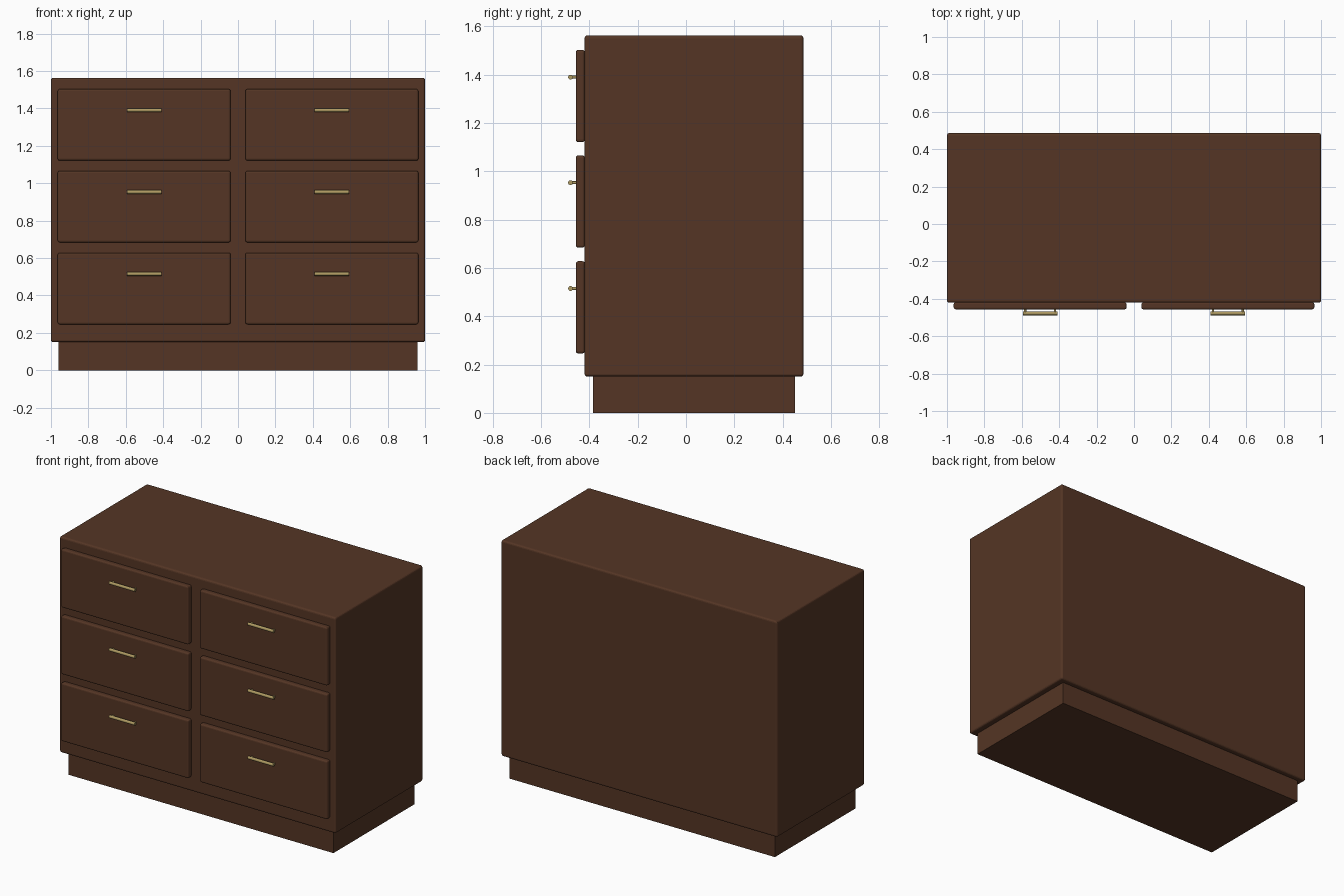
import bpy, math
from mathutils import Vector

if "Cube" in bpy.data.objects:
    bpy.data.objects.remove(bpy.data.objects["Cube"])

def material(name, rgb):
    m = bpy.data.materials.new(name)
    m.diffuse_color = (*rgb, 1)
    m.use_nodes = True
    m.node_tree.nodes["Principled BSDF"].inputs["Base Color"].default_value = m.diffuse_color
    return m

wood = material("dark_brown_wood", (0.09, 0.036, 0.018))
brass = material("brass", (0.42, 0.32, 0.12))

def box(name, lo, hi, mat, bevel=0.0):
    lo, hi = Vector(lo), Vector(hi)
    bpy.ops.mesh.primitive_cube_add(size=1, location=(lo + hi) / 2)
    o = bpy.context.object
    o.name = name
    o.scale = hi - lo
    bpy.ops.object.transform_apply(location=False, rotation=False, scale=True)
    o.data.materials.append(mat)
    if bevel:
        b = o.modifiers.new("rounded_edges", 'BEVEL')
        b.width = bevel
        b.segments = 3
    return o

def rod(name, centre, length, radius, axis):
    rot = (0, math.pi / 2, 0) if axis == 'X' else (math.pi / 2, 0, 0)
    bpy.ops.mesh.primitive_cylinder_add(vertices=16, radius=radius, depth=length,
                                        location=centre, rotation=rot)
    o = bpy.context.object
    o.name = name
    o.data.materials.append(brass)
    bpy.ops.object.shade_smooth_by_angle(angle=math.radians(40))

# Cabinet and recessed plinth
box("cabinet_body", (-1, -0.42, 0.15), (1, 0.486, 1.563), wood, 0.012)
box("plinth", (-0.96, -0.384, 0), (0.96, 0.452, 0.152), wood)

# Two columns of three drawers, each with a bar pull on two posts
for col, x in (("left", -0.502), ("right", 0.502)):
    for row, z in (("bottom", 0.437), ("middle", 0.875), ("top", 1.312)):
        tag = f"{col}_{row}"
        box(f"drawer_front_{tag}", (x - 0.462, -0.456, z - 0.191),
            (x + 0.462, -0.419, z + 0.191), wood, 0.01)
        hz = z + 0.078
        rod(f"handle_bar_{tag}", (x, -0.478, hz), 0.185, 0.01, 'X')
        for side, dx in (("left", -0.08), ("right", 0.08)):
            rod(f"handle_post_{side}_{tag}", (x + dx, -0.464, hz), 0.026, 0.006, 'Y')
